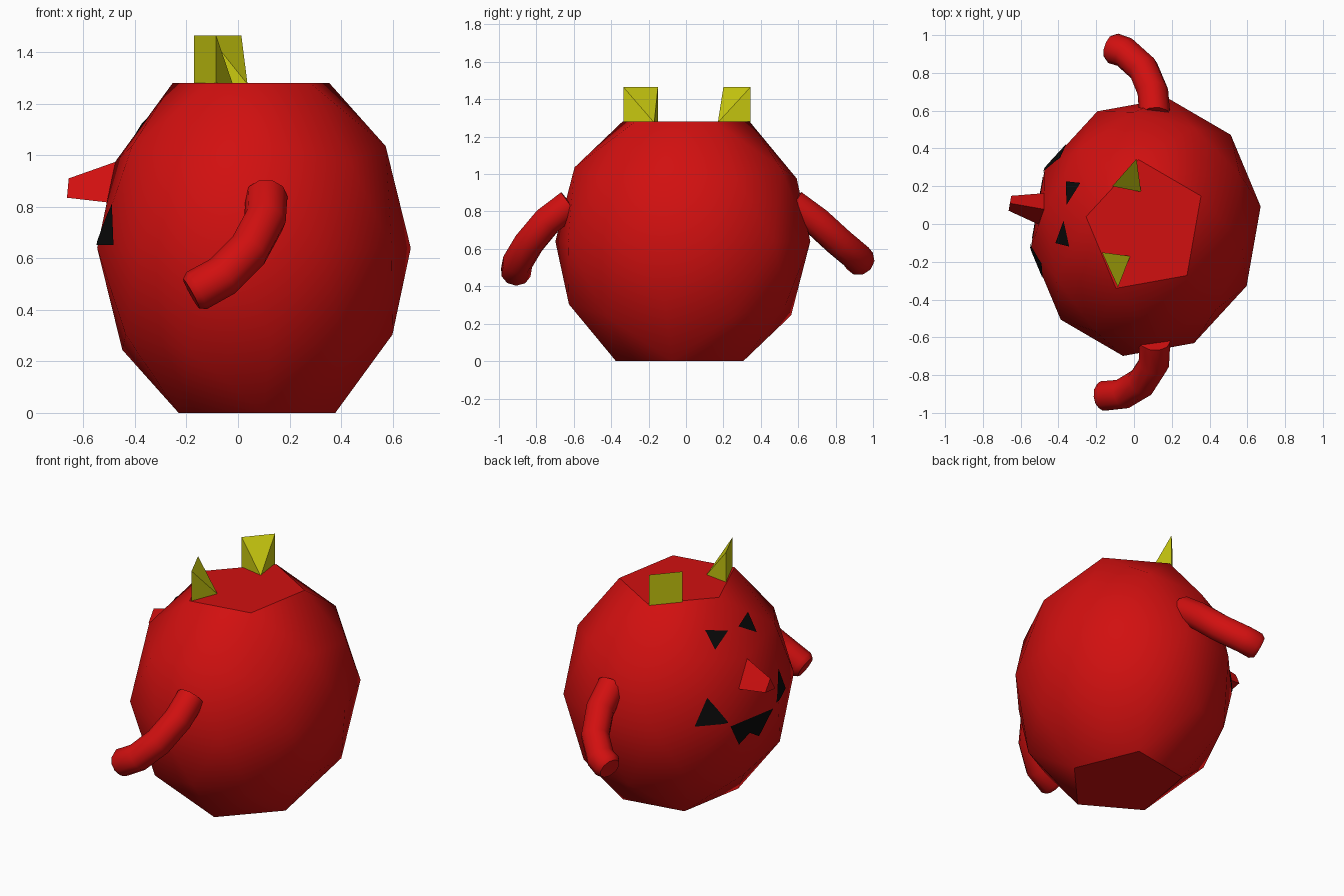
import bpy, bmesh, math
from mathutils import Matrix, Vector
from mathutils.bvhtree import BVHTree

cube = bpy.data.objects.get("Cube")
if cube:
    bpy.data.objects.remove(cube, do_unlink=True)


def material(name, color):
    m = bpy.data.materials.new(name)
    m.use_nodes = True
    m.diffuse_color = (*color, 1)
    for n in m.node_tree.nodes:
        if n.type == 'BSDF_PRINCIPLED':
            n.inputs["Base Color"].default_value = (*color, 1)
    return m


red = material("red skin", (0.64, 0.005, 0.005))
yellow = material("yellow horn", (0.58, 0.58, 0.005))
black = material("black paint", (0.003, 0.003, 0.003))

# Parts of the face are built looking along +x, then turned to their heading
place = Matrix.Translation((0.062, -0.017, 0)) @ Matrix.Rotation(math.radians(170), 4, 'Z')


def finish(bm, name, mat, matrix=None):
    if matrix is not None:
        bm.transform(matrix)
    mesh = bpy.data.meshes.new(name)
    bm.to_mesh(mesh)
    bm.free()
    ob = bpy.data.objects.new(name, mesh)
    bpy.context.collection.objects.link(ob)
    mesh.materials.append(mat)
    return ob


def smooth(ob, degrees):
    bpy.ops.object.select_all(action='DESELECT')
    ob.select_set(True)
    bpy.context.view_layer.objects.active = ob
    bpy.ops.object.shade_smooth_by_angle(angle=math.radians(degrees))


# Body: faceted egg with flat five-sided top and bottom
bm = bmesh.new()
bmesh.ops.create_icosphere(bm, subdivisions=2, radius=1)
poles = [v for v in bm.verts if abs(v.co.z) > 0.95]
bmesh.ops.dissolve_verts(bm, verts=poles)
bmesh.ops.transform(bm, verts=bm.verts,
                    matrix=Matrix.Translation((0, 0, 0.64)) @ Matrix.Diagonal((0.61, 0.692, 0.752, 1)))
surface = BVHTree.FromBMesh(bm)
smooth(finish(bm, "body", red, place), 30)


# Painted face patches, wrapped on to the body
def patch(name, outline):
    bm = bmesh.new()
    bm.faces.new([bm.verts.new((2, y, z)) for y, z in outline])
    bmesh.ops.triangulate(bm, faces=bm.faces)
    bmesh.ops.subdivide_edges(bm, edges=bm.edges, cuts=7, use_grid_fill=True)
    for v in bm.verts:
        hit, normal, _, _ = surface.ray_cast(v.co, Vector((-1, 0, 0)))
        v.co = hit + normal * 0.006
    bmesh.ops.recalc_face_normals(bm, faces=bm.faces)
    if sum(f.normal.x for f in bm.faces) < 0:
        bmesh.ops.reverse_faces(bm, faces=bm.faces)
    finish(bm, name, black, place)


for side, s in (("right", 1), ("left", -1)):
    patch(side + "_eye", [(s * 0.04, 1.12), (s * 0.17, 1.15), (s * 0.165, 1.05)])
    patch(side + "_cheek", [(s * 0.19, 0.65), (s * 0.36, 0.65), (s * 0.28, 0.81)])
patch("mouth", [(-0.17, 0.62), (-0.08, 0.47), (0, 0.52), (0.08, 0.47), (0.17, 0.62)])


# Beak and horns: solids made from a few corners
def hull(name, corners, mat, matrix=None):
    bm = bmesh.new()
    for c in corners:
        bm.verts.new(c)
    bmesh.ops.convex_hull(bm, input=bm.verts)
    bmesh.ops.dissolve_limit(bm, angle_limit=0.01, verts=bm.verts, edges=bm.edges)
    bmesh.ops.recalc_face_normals(bm, faces=bm.faces)
    finish(bm, name, mat, matrix)


hull("beak", [(0.5, 0, 0.99), (0.5, 0.1, 0.81), (0.5, -0.1, 0.81),
              (0.73, 0, 0.91), (0.73, 0.04, 0.835), (0.73, -0.04, 0.835)], red, place)


def horn(name, a, b, c):
    low, high = 1.275, 1.465
    hull(name, [(*a, low), (*b, low), (*c, low), (*a, high), (*b, high)], yellow)


horn("front_horn", (-0.17, -0.15), (-0.085, -0.335), (-0.02, -0.17))
horn("back_horn", (-0.115, 0.2), (0.013, 0.345), (0.037, 0.17))


# Arms: bent tubes with slightly rounded ends
def arm(name, path, radius=0.082):
    cu = bpy.data.curves.new(name, 'CURVE')
    cu.dimensions = '3D'
    cu.bevel_depth = radius
    cu.bevel_resolution = 3
    cu.use_fill_caps = True
    sp = cu.splines.new('POLY')
    pts = [Vector(p) for p in path]
    pts.append(pts[-1] + (pts[-1] - pts[-2]).normalized() * 0.025)
    sp.points.add(len(pts) - 1)
    for p, co in zip(sp.points, pts):
        p.co = (*co, 1)
    sp.points[len(pts) - 1].radius = 0.8
    ob = bpy.data.objects.new(name, cu)
    bpy.context.collection.objects.link(ob)
    cu.materials.append(red)
    bpy.ops.object.select_all(action='DESELECT')
    ob.select_set(True)
    bpy.context.view_layer.objects.active = ob
    bpy.ops.object.convert(target='MESH')
    smooth(bpy.context.object, 40)


arm("front_arm", [(0.11, -0.62, 0.84), (0.105, -0.74, 0.75), (0.04, -0.84, 0.63),
                  (-0.06, -0.9, 0.53), (-0.16, -0.91, 0.475)])
arm("back_arm", [(0.11, 0.57, 0.84), (0.1, 0.7, 0.745), (0.05, 0.82, 0.635),
                 (-0.05, 0.91, 0.56), (-0.11, 0.93, 0.535)])
